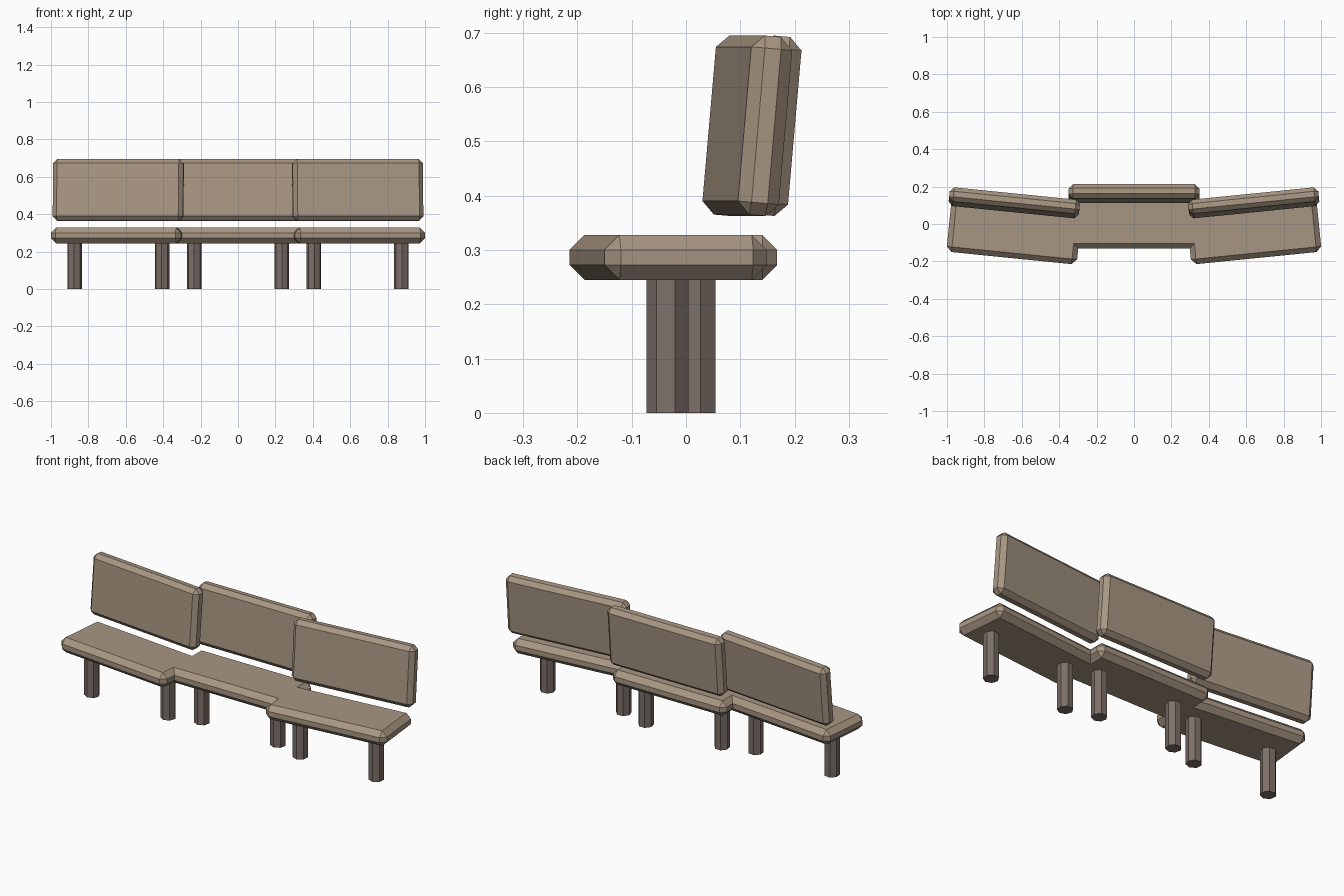
import bpy, bmesh, math
from mathutils import Matrix

if "Cube" in bpy.data.objects:
    bpy.data.objects.remove(bpy.data.objects["Cube"])

TURN = 0.1                 # inward turn of the outer sections (radians)
TILT = math.radians(-5)    # backward lean of the backrests


def material(name, rgb):
    m = bpy.data.materials.new(name)
    m.diffuse_color = (*rgb, 1)
    m.use_nodes = True
    m.node_tree.nodes["Principled BSDF"].inputs["Base Color"].default_value = m.diffuse_color
    return m


WOOD = material("warm_wood", (0.39, 0.305, 0.226))
DARK = material("dark_leg_wood", (0.205, 0.16, 0.14))


def add_object(name, bm, mat, loc, rot):
    bmesh.ops.recalc_face_normals(bm, faces=bm.faces)
    me = bpy.data.meshes.new(name)
    bm.to_mesh(me)
    bm.free()
    me.materials.append(mat)
    ob = bpy.data.objects.new(name, me)
    ob.location, ob.rotation_euler = loc, rot
    bpy.context.collection.objects.link(ob)


def chamfered_board(name, size, chamfer, loc, rot):
    bm = bmesh.new()
    bmesh.ops.create_cube(bm, size=1)
    bmesh.ops.scale(bm, vec=size, verts=bm.verts)
    bmesh.ops.bevel(bm, geom=bm.edges[:], offset=chamfer, offset_type='OFFSET',
                    segments=1, profile=0.5, affect='EDGES')
    add_object(name, bm, WOOD, loc, rot)


def post(name, x, y, turn):
    # seven-sided post with one corner facing forward
    bm = bmesh.new()
    h = 0.25
    bmesh.ops.create_cone(bm, cap_ends=True, segments=7, radius1=0.04, radius2=0.04, depth=h)
    start = max((v.co for v in bm.verts), key=lambda c: c.y)
    a = -math.pi / 2 - math.atan2(start.y, start.x)
    bmesh.ops.rotate(bm, cent=(0, 0, 0), matrix=Matrix.Rotation(a, 3, 'Z'), verts=bm.verts)
    add_object(name, bm, DARK, (x, y, h / 2), (0, 0, turn))


# three sections: name, centre x, centre y of seat, centre y of backrest, turn
sections = [("left", -0.64, -0.033, 0.113, -TURN),
            ("middle", 0.0, 0.018, 0.1625, 0.0),
            ("right", 0.64, -0.033, 0.113, TURN)]

for name, x, seat_y, back_y, turn in sections:
    chamfered_board(name + "_seat", (0.70, 0.30, 0.083), 0.0275,
                    (x, seat_y, 0.2865), (0, 0, turn))
    chamfered_board(name + "_backrest", (0.70, 0.076, 0.331), 0.023,
                    (x, back_y, 0.529), (TILT, 0, turn))
    for side, dx in (("a", -0.234), ("b", 0.234)):
        post(f"{name}_leg_{side}", x + dx, seat_y, turn)
